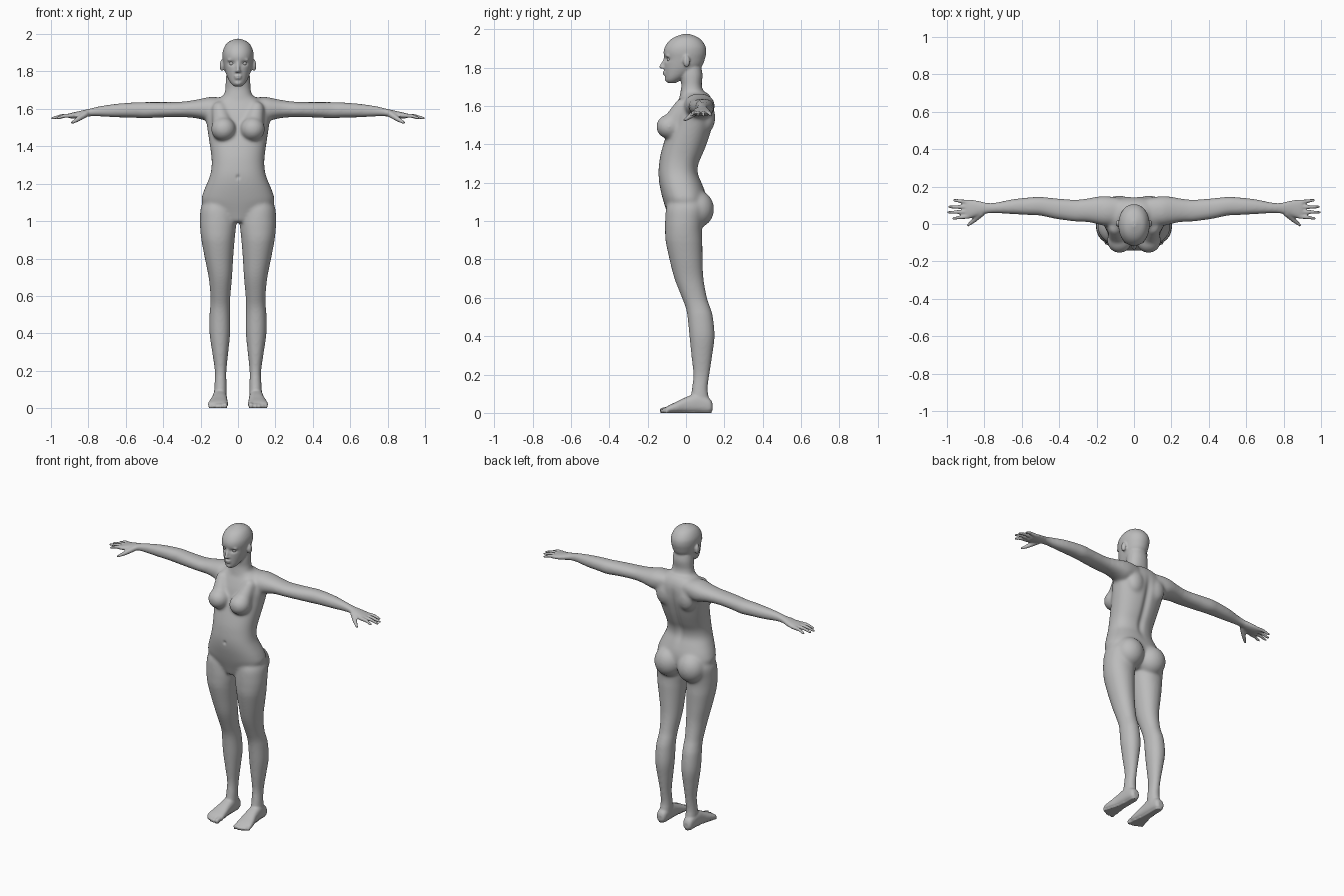
import bpy, bmesh, math
from mathutils import Vector, Matrix

if "Cube" in bpy.data.objects:
    bpy.data.objects.remove(bpy.data.objects["Cube"])

grey = bpy.data.materials.new("matte grey")
grey.use_nodes = True
grey.diffuse_color = (0.5, 0.5, 0.5, 1)
grey.node_tree.nodes["Principled BSDF"].inputs["Base Color"].default_value = (0.5, 0.5, 0.5, 1)

bm = bmesh.new()


def spline(rows, steps=4):
    """Catmull-Rom interpolation of section parameters."""
    out = []
    for i in range(len(rows) - 1):
        p = [rows[max(i - 1, 0)], rows[i], rows[i + 1], rows[min(i + 2, len(rows) - 1)]]
        for s in range(steps):
            t = s / steps
            out.append([0.5 * (2 * b + (c - a) * t + (2 * a - 5 * b + 4 * c - d) * t * t
                               + (3 * b - a - 3 * c + d) * t ** 3) for a, b, c, d in zip(*p)])
    return out + [list(rows[-1])]


def loft(rows, axis, power=2.2, n=40):
    """Rows are (position, a min, a max, b min, b max) along an axis."""
    rings = []
    for t, a0, a1, b0, b1 in spline(rows):
        ring = []
        for k in range(n):
            c, s = math.cos(2 * math.pi * k / n), math.sin(2 * math.pi * k / n)
            a = (a0 + a1) / 2 + (a1 - a0) / 2 * math.copysign(abs(c) ** (2 / power), c)
            b = (b0 + b1) / 2 + (b1 - b0) / 2 * math.copysign(abs(s) ** (2 / power), s)
            ring.append(bm.verts.new({"X": (t, a, b), "Y": (a, t, b), "Z": (a, b, t)}[axis]))
        rings.append(ring)
    for r, q in zip(rings, rings[1:]):
        for k in range(n):
            bm.faces.new((r[k], r[(k + 1) % n], q[(k + 1) % n], q[k]))
    bm.faces.new(rings[0])
    bm.faces.new(rings[-1])


def column(rows, power=2.2):
    """Centred upright loft from (z, half width, front, back)."""
    loft([(z, -h, h, f, b) for z, h, f, b in rows], "Z", power)


def ball(centre, radii):
    m = Matrix.Translation(centre) @ Matrix.Diagonal((*radii, 1))
    bmesh.ops.create_uvsphere(bm, u_segments=24, v_segments=16, radius=1, matrix=m)


def limb(points, radii):
    """Tapered rods with round joints."""
    for p, r in zip(points, radii):
        ball(p, (r, r, r))
    for p, q, r, s in zip(points, points[1:], radii, radii[1:]):
        p, q = Vector(p), Vector(q)
        m = Matrix.Translation((p + q) / 2) @ (q - p).to_track_quat("Z", "Y").to_matrix().to_4x4()
        bmesh.ops.create_cone(bm, cap_ends=True, segments=20, radius1=r, radius2=s,
                              depth=(q - p).length, matrix=m)


# Left arm and palm
loft([(.08, .0, .14, 1.56, 1.66), (.15, -.01, .15, 1.535, 1.664), (.20, .0, .146, 1.545, 1.654),
      (.25, .01, .137, 1.553, 1.645), (.32, .014, .13, 1.556, 1.637), (.42, .028, .137, 1.554, 1.636),
      (.50, .045, .145, 1.55, 1.636), (.56, .048, .142, 1.553, 1.634), (.65, .053, .132, 1.555, 1.627),
      (.74, .058, .114, 1.56, 1.614), (.79, .055, .114, 1.56, 1.602), (.84, .043, .125, 1.552, 1.59),
      (.885, .028, .131, 1.547, 1.58), (.902, .034, .126, 1.552, 1.575)], "X")

# Fingers and thumb
for y0, y1, tip in ((.041, .030, .965), (.066, .062, .993), (.091, .092, .988), (.117, .127, .962)):
    limb([(.885, y0, 1.564), ((.89 + tip) / 2, (y0 + y1) / 2, 1.563), (tip, y1, 1.55)],
         (.0125, .0105, .0075))
limb([(.815, .058, 1.572), (.855, .02, 1.545), (.887, -.006, 1.526)], (.018, .013, .008))

# Left leg
loft([(1.14, .06, .15, -.05, .06), (1.08, .02, .197, -.10, .10), (1.0, .01, .204, -.109, .088),
      (.95, .012, .202, -.109, .083), (.9, .018, .196, -.107, .085), (.8, .026, .177, -.086, .086),
      (.7, .032, .157, -.06, .091), (.6, .041, .147, -.021, .109), (.55, .042, .148, -.002, .126),
      (.5, .042, .152, .008, .14), (.4, .042, .152, .018, .149), (.3, .052, .138, .028, .137),
      (.2, .062, .124, .038, .122), (.12, .061, .126, .03, .113), (.05, .06, .13, .02, .125)], "Z", 2.1)

# Left foot and toes
loft([(.138, .08, .115, .012, .05), (.122, .066, .129, .0, .075), (.06, .06, .135, .0, .10),
      (.0, .058, .141, .0, .082), (-.05, .054, .154, .0, .058), (-.085, .052, .16, .0, .042),
      (-.105, .056, .155, .004, .03)], "Y", 2.5)
for i, (x, y, r) in enumerate(((.069, -.124, .014), (.094, -.124, .011), (.113, -.119, .0105),
                               (.131, -.111, .01), (.148, -.101, .01))):
    limb([(x, -.085, .022), (x, y, r)], (.014, r))

# Left chest, shoulder blade, hip and ear
ball((.078, -.088, 1.492), (.067, .068, .064))
limb([(.10, -.02, 1.60), (.082, -.07, 1.51)], (.04, .055))
ball((.08, .108, 1.54), (.06, .045, .08))
ball((.085, .06, 1.062), (.091, .087, .097))
ball((.086, .003, 1.832), (.012, .018, .031))
ball((.034, -.092, 1.861), (.024, .016, .006))
ball((.011, -.116, 1.799), (.008, .009, .007))

# Mirror all left parts to the right
copy = bmesh.ops.duplicate(bm, geom=bm.verts[:] + bm.edges[:] + bm.faces[:])["geom"]
for v in copy:
    if isinstance(v, bmesh.types.BMVert):
        v.co.x *= -1

# Torso
column([(.995, .05, -.085, .05), (1.04, .13, -.098, .09), (1.10, .193, -.117, .105),
        (1.15, .187, -.13, .10), (1.20, .167, -.14, .082), (1.25, .148, -.144, .063),
        (1.30, .141, -.14, .068), (1.35, .143, -.132, .09), (1.42, .153, -.112, .117),
        (1.50, .165, -.085, .14), (1.56, .172, -.07, .146), (1.61, .16, -.05, .143),
        (1.645, .125, -.033, .13), (1.67, .08, -.025, .11)], 2.3)
# Neck
column([(1.60, .10, -.035, .12), (1.65, .088, -.033, .105), (1.68, .074, -.028, .09),
        (1.71, .067, -.024, .082), (1.76, .065, -.03, .086), (1.80, .06, -.03, .08)])
# Head
column([(1.718, .016, -.092, -.055), (1.73, .032, -.104, -.035), (1.75, .047, -.108, .0),
        (1.78, .061, -.111, .05), (1.81, .071, -.113, .085), (1.85, .079, -.113, .1),
        (1.88, .083, -.117, .106), (1.91, .081, -.109, .102), (1.94, .068, -.087, .083),
        (1.96, .048, -.057, .057), (1.975, .012, -.015, .018)], 2.1)
# Nose, lips and chin
limb([(0, -.107, 1.85), (0, -.118, 1.825), (0, -.129, 1.803)], (.008, .009, .0105))
ball((0, -.110, 1.775), (.021, .011, .006))
ball((0, -.110, 1.764), (.018, .011, .006))
ball((0, -.096, 1.738), (.02, .016, .014))

bmesh.ops.recalc_face_normals(bm, faces=bm.faces)
mesh = bpy.data.meshes.new("body")
bm.to_mesh(mesh)
bm.free()
body = bpy.data.objects.new("body", mesh)
bpy.context.collection.objects.link(body)

# Fuse the parts into one skin
fuse = body.modifiers.new("fuse", "REMESH")
fuse.mode = "VOXEL"
fuse.voxel_size = 0.006
graph = bpy.context.evaluated_depsgraph_get()
skin = bpy.data.meshes.new_from_object(body.evaluated_get(graph))
body.modifiers.clear()
body.data = skin
bpy.data.meshes.remove(mesh)
skin.name = "body"

# Soften the joins, strongest on the trunk
bm = bmesh.new()
bm.from_mesh(skin)


def soften(times, rule):
    chosen = [v for v in bm.verts if rule(abs(v.co.x), v.co.z)]
    for _ in range(times):
        bmesh.ops.smooth_vert(bm, verts=chosen, factor=0.5, use_axis_x=True,
                              use_axis_y=True, use_axis_z=True)


soften(14, lambda x, z: x < .3 and .9 < z < 1.69)
soften(6, lambda x, z: x < .8 and .1 < z < 1.72)
soften(2, lambda x, z: True)

# Press in the eye sockets, spine groove and navel, and flatten the soles
for v in bm.verts:
    x, y, z = v.co
    if y < -.05 and z > 1.8:
        v.co.y += .013 * math.exp(-((abs(x) - .034) / .017) ** 2 - ((z - 1.843) / .011) ** 2)
    if y > 0 and 1.1 < z < 1.68:
        v.co.y -= .013 * math.exp(-(x / .022) ** 2 - ((z - 1.4) / .17) ** 4)
    if y < -.08 and 1.15 < z < 1.35:
        v.co.y += .008 * math.exp(-(x / .009) ** 2 - ((z - 1.235) / .011) ** 2)
    if z < .006:
        v.co.z = 0
bm.to_mesh(skin)
bm.free()
skin.materials.clear()
skin.materials.append(grey)
skin.shade_smooth()

# Eyes
for side, sx in (("left", 1), ("right", -1)):
    bpy.ops.mesh.primitive_uv_sphere_add(segments=24, ring_count=16, radius=.012,
                                         location=(sx * .034, -.0865, 1.843))
    eye = bpy.context.object
    eye.name = side + "_eye"
    eye.data.materials.append(grey)
    eye.data.shade_smooth()
